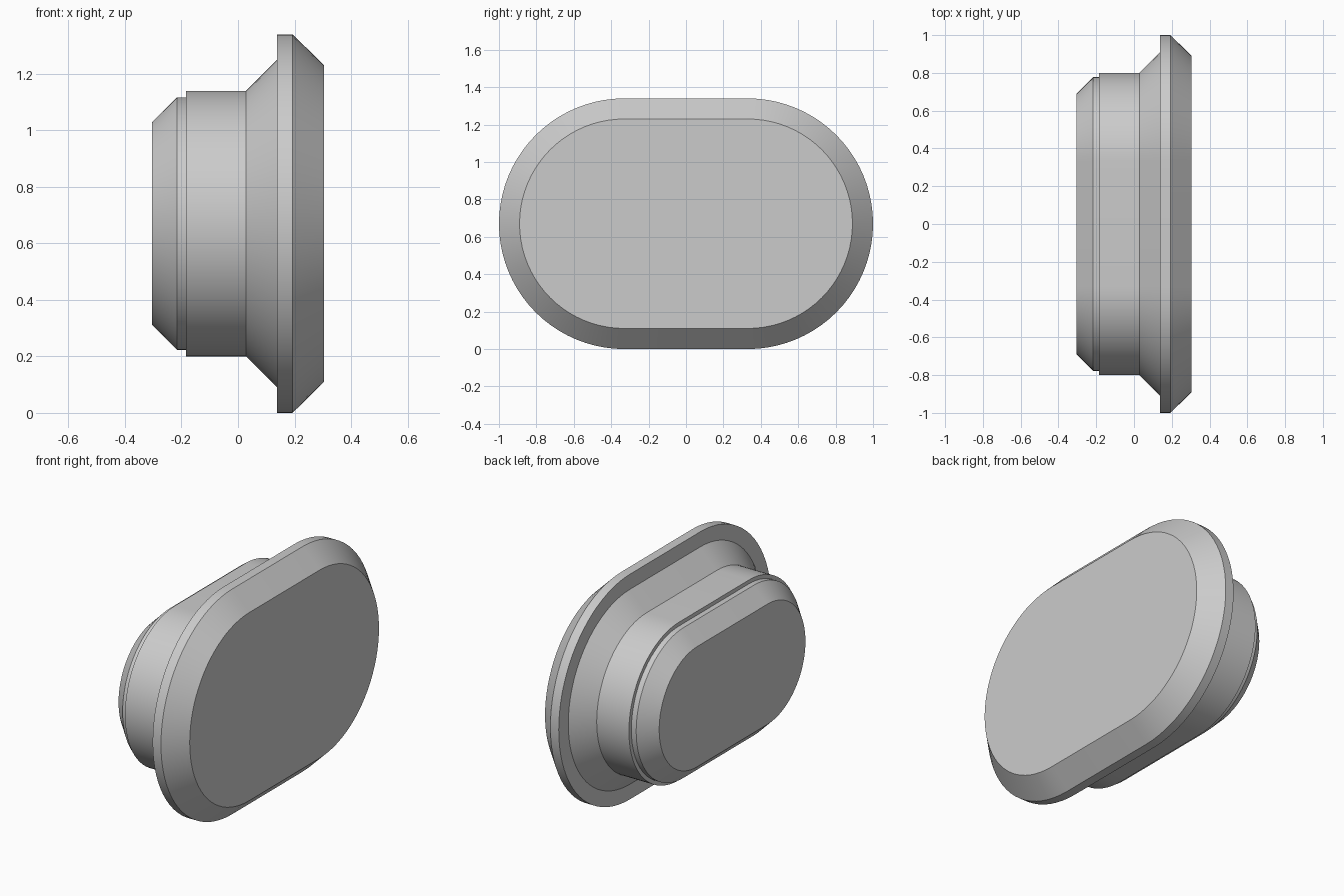
import bpy
import bmesh
from math import sin, cos, pi, radians

cube = bpy.data.objects.get("Cube")
if cube:
    bpy.data.objects.remove(cube)

HALF_STRAIGHT = 0.33   # half length of the straight sides
CENTRE_Z = 0.67
ARC_STEPS = 40         # segments per rounded end


def make_material(name, colour):
    mat = bpy.data.materials.new(name)
    mat.use_nodes = True
    mat.diffuse_color = colour
    mat.node_tree.nodes["Principled BSDF"].inputs["Base Color"].default_value = colour
    return mat


def stadium_ring(bm, x, radius):
    """Loop of vertices around a rounded slot shape facing along x."""
    ring = []
    for side in (1, -1):
        for i in range(ARC_STEPS + 1):
            a = -pi / 2 + pi * i / ARC_STEPS
            y = side * (HALF_STRAIGHT + radius * cos(a))
            z = CENTRE_Z + side * radius * sin(a)
            ring.append(bm.verts.new((x, y, z)))
    return ring


def stadium_solid(name, profile, mat):
    """Closed solid lofted through (x, radius) steps."""
    bm = bmesh.new()
    rings = [stadium_ring(bm, x, r) for x, r in profile]
    for a, b in zip(rings, rings[1:]):
        for i in range(len(a)):
            j = (i + 1) % len(a)
            bm.faces.new((a[i], a[j], b[j], b[i]))
    bm.faces.new(rings[0])
    bm.faces.new(rings[-1])
    bmesh.ops.recalc_face_normals(bm, faces=bm.faces)
    mesh = bpy.data.meshes.new(name)
    bm.to_mesh(mesh)
    bm.free()
    mesh.materials.append(mat)
    obj = bpy.data.objects.new(name, mesh)
    bpy.context.collection.objects.link(obj)
    bpy.ops.object.select_all(action='DESELECT')
    obj.select_set(True)
    bpy.context.view_layer.objects.active = obj
    bpy.ops.object.shade_smooth_by_angle(angle=radians(30))
    return obj


grey = make_material("plain grey", (0.6, 0.6, 0.6, 1))

# Stepped plug: chamfered nose, narrow neck, body, flared collar, bevelled flange
stadium_solid("flanged_plug", [
    (-0.305, 0.358), (-0.216, 0.447),
    (-0.184, 0.447), (-0.184, 0.47),
    (0.028, 0.47), (0.138, 0.58),
    (0.138, 0.67), (0.193, 0.67),
    (0.305, 0.56),
], grey)
